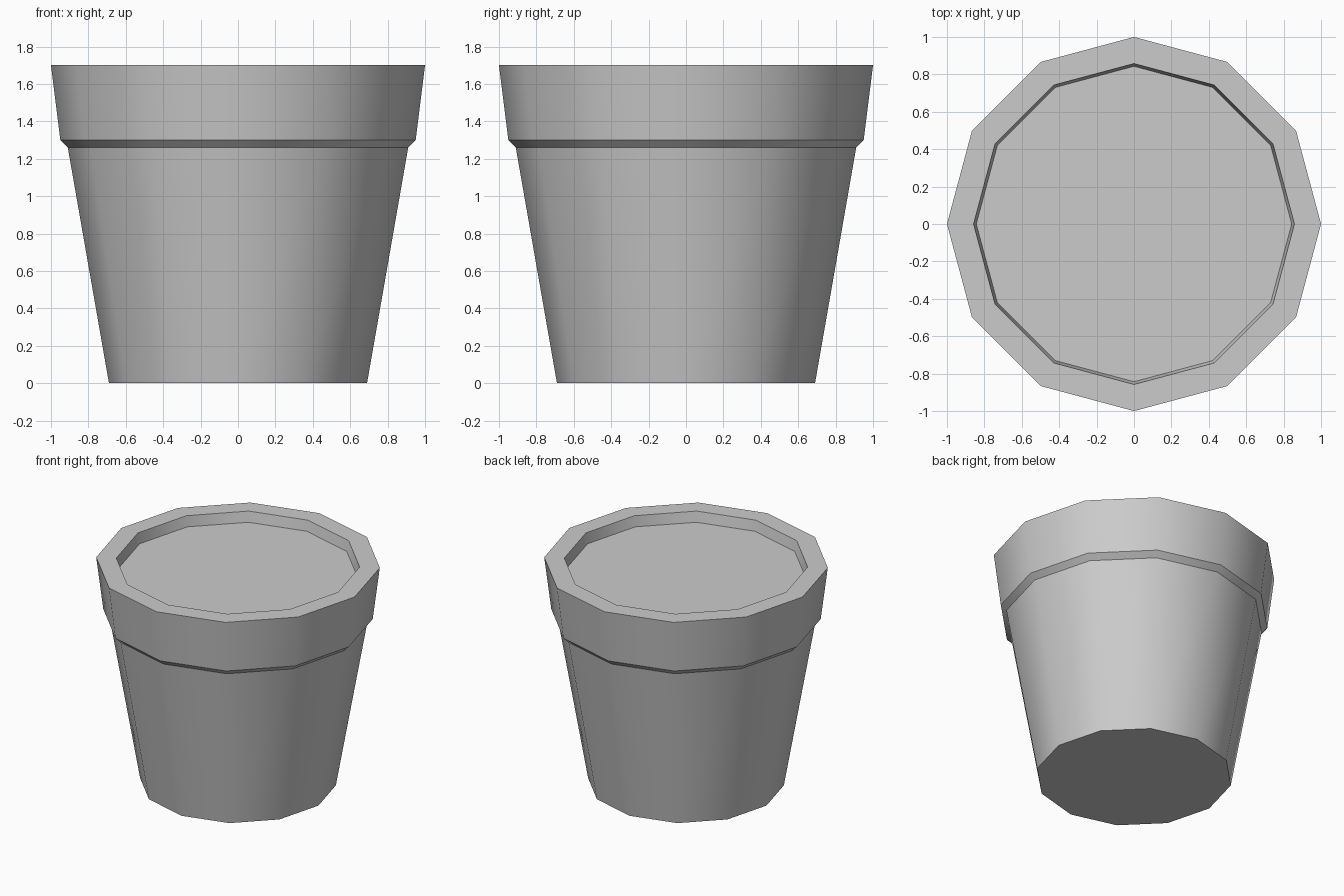
import bpy, bmesh
from math import cos, sin, pi, radians

if "Cube" in bpy.data.objects:
    bpy.data.objects.remove(bpy.data.objects["Cube"])

SIDES = 12


def lathe(name, profile, cap_start=False, cap_end=False):
    """Revolve (radius, z) points into a low-poly shell, optionally capping its ends."""
    bm = bmesh.new()
    rings = [[bm.verts.new((r * cos(2 * pi * i / SIDES), r * sin(2 * pi * i / SIDES), z))
              for i in range(SIDES)] for r, z in profile]
    for a, b in zip(rings, rings[1:]):
        for i in range(SIDES):
            j = (i + 1) % SIDES
            bm.faces.new((a[i], a[j], b[j], b[i]))
    if cap_start:
        bm.faces.new(rings[0][::-1])
    if cap_end:
        bm.faces.new(rings[-1])
    mesh = bpy.data.meshes.new(name)
    bm.to_mesh(mesh)
    bm.free()
    obj = bpy.data.objects.new(name, mesh)
    bpy.context.collection.objects.link(obj)
    return obj


# Pot: tapered body, chamfered collar, flat rim and inner wall
pot = lathe("pot", [(0.69, 0), (0.91, 1.26), (0.95, 1.30), (1.0, 1.70),
                    (0.858, 1.70), (0.843, 1.62)], cap_start=True)

# Soil: flat disc closing the recess just below the rim
soil = lathe("soil", [(0.843, 1.62)], cap_end=True)

# Smooth around the sides, sharp at the rim, collar and base
bpy.ops.object.select_all(action='DESELECT')
pot.select_set(True)
bpy.context.view_layer.objects.active = pot
bpy.ops.object.shade_smooth_by_angle(angle=radians(32))
